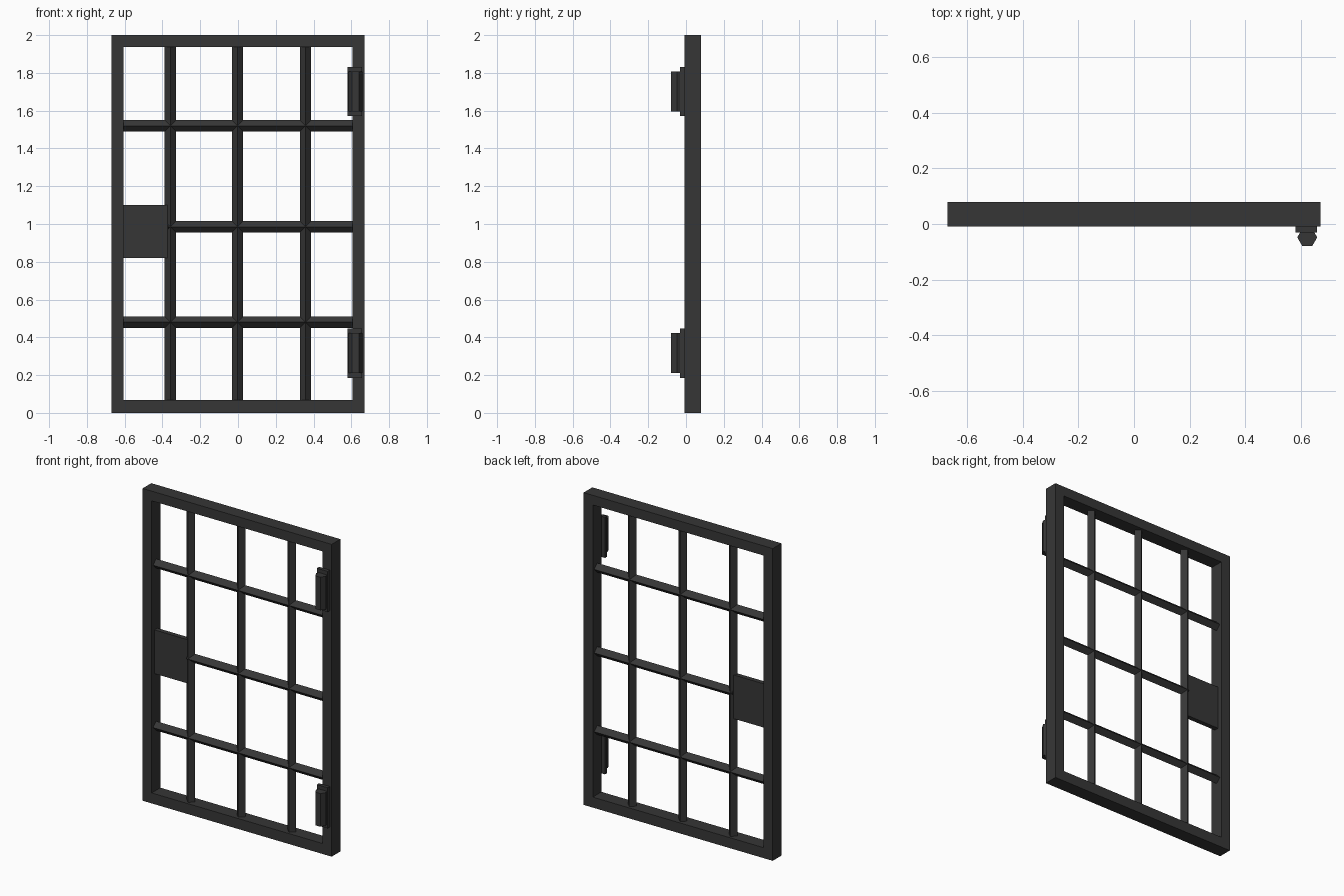
import bpy, bmesh, math
from mathutils import Vector, Matrix

if "Cube" in bpy.data.objects:
    bpy.data.objects.remove(bpy.data.objects["Cube"])

iron = bpy.data.materials.new("dark iron")
iron.diffuse_color = (0.037, 0.037, 0.037, 1)
iron.use_nodes = True
iron.node_tree.nodes["Principled BSDF"].inputs["Base Color"].default_value = iron.diffuse_color

YC = 0.035            # centre plane of the gate leaf


def finish(name, bm):
    bmesh.ops.recalc_face_normals(bm, faces=bm.faces)
    me = bpy.data.meshes.new(name)
    bm.to_mesh(me)
    bm.free()
    me.materials.append(iron)
    ob = bpy.data.objects.new(name, me)
    bpy.context.collection.objects.link(ob)
    return ob


def box(name, lo, hi):
    bm = bmesh.new()
    lo, hi = Vector(lo), Vector(hi)
    m = Matrix.Translation((lo + hi) / 2) @ Matrix.Diagonal((*(hi - lo), 1))
    bmesh.ops.create_cube(bm, size=1, matrix=m)
    return finish(name, bm)


def prism(name, a, b, radius, sides, ry=1.0):
    """Prism from a to b with a corner of its section on the side (x or z)."""
    a, b = Vector(a), Vector(b)
    d = (b - a).normalized()
    y = Vector((0, 1, 0))
    u = y.cross(d)
    bm = bmesh.new()
    ring = []
    for i in range(sides):
        t = 2 * math.pi * i / sides
        ring.append(bm.verts.new(a + u * radius * math.cos(t) + y * radius * ry * math.sin(t)))
    face = bm.faces.new(ring)
    ext = bmesh.ops.extrude_face_region(bm, geom=[face], use_keep_orig=True)
    bmesh.ops.translate(bm, vec=b - a, verts=[v for v in ext["geom"] if isinstance(v, bmesh.types.BMVert)])
    return finish(name, bm)


# Outer frame: rectangular ring with depth
bm = bmesh.new()
x0, x1, z0, z1 = -0.605, 0.605, 0.067, 1.938
rects = [[(-0.67, 0), (0.67, 0), (0.67, 2), (-0.67, 2)],
         [(x0, z0), (x1, z0), (x1, z1), (x0, z1)]]
F, K = -0.009, 0.079
rings = [[bm.verts.new((x, y, z)) for x, z in r] for r, y in
         ((rects[0], F), (rects[1], F), (rects[1], K), (rects[0], K))]
for r in range(4):
    p, q = rings[r], rings[(r + 1) % 4]
    for i in range(4):
        j = (i + 1) % 4
        bm.faces.new((p[i], p[j], q[j], q[i]))
finish("frame", bm)

# Diamond-section bars
for i, x in enumerate((-0.358, -0.003, 0.357)):
    prism(f"upright_bar_{i + 1}", (x, YC, z0), (x, YC, z1), 0.03, 4)
for i, (z, xs) in enumerate(((0.48, x0), (0.985, -0.37), (1.52, x0))):
    prism(f"cross_bar_{i + 1}", (xs, YC, z), (x1, YC, z), 0.03, 4)

# Lock plate
box("lock_plate", (-0.61, 0.02, 0.82), (-0.368, 0.05, 1.1))

# Hinges: backing plate and six-sided barrel
for n, zc in (("lower", 0.316), ("upper", 1.702)):
    box(n + "_hinge_plate", (0.58, -0.031, zc - 0.13), (0.657, F, zc + 0.13))
    prism(n + "_hinge_barrel", (0.622, -0.048, zc - 0.106), (0.622, -0.048, zc + 0.106),
          0.0358, 6)
